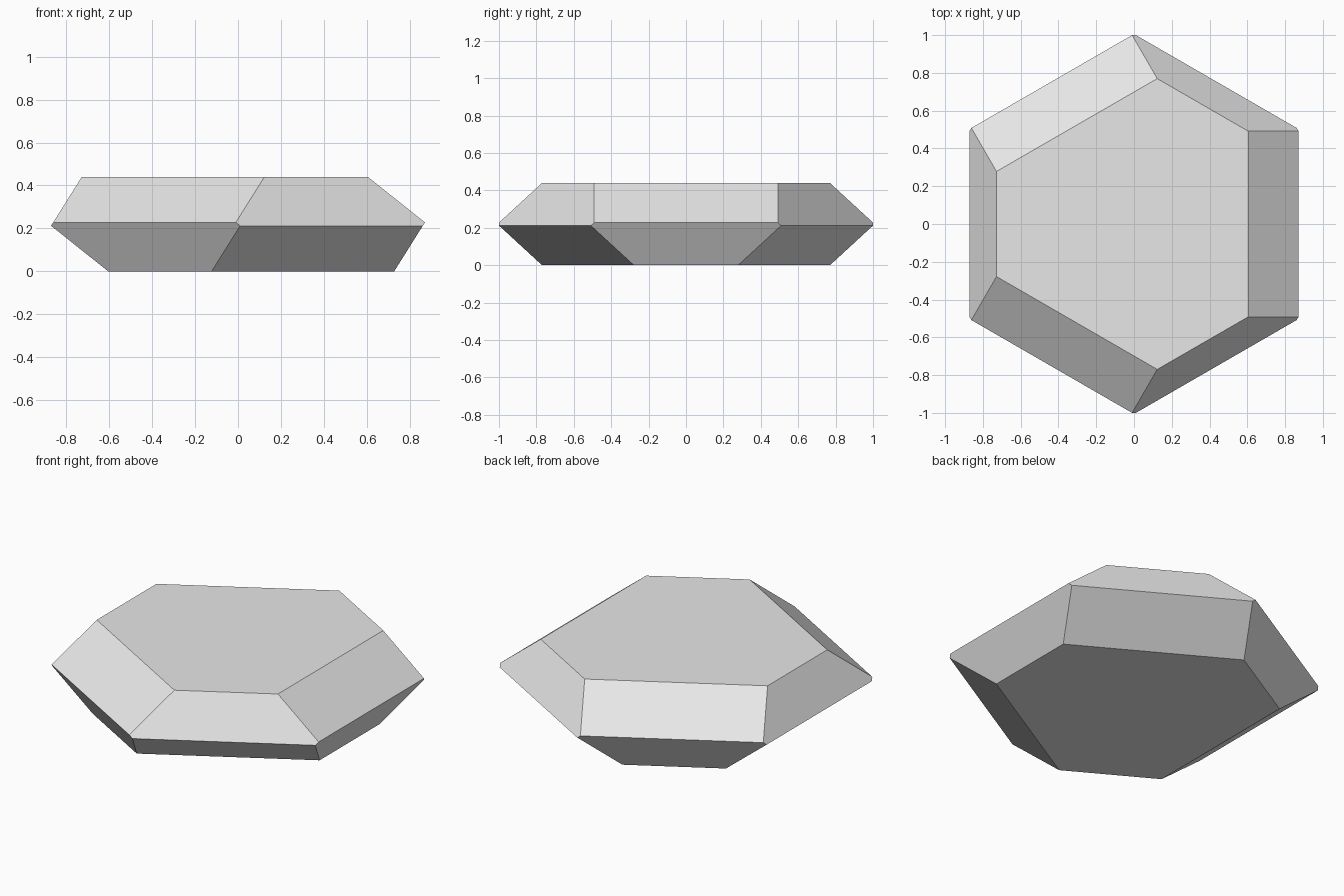
import bpy
import bmesh
from math import cos, sin, pi
from mathutils import Matrix, Vector

if "Cube" in bpy.data.objects:
    bpy.data.objects.remove(bpy.data.objects["Cube"], do_unlink=True)

HEIGHT = 0.44
RIM = 0.871        # distance from the axis to each rim edge
SHALLOW = 0.605    # distance from the axis to the inner edge of a shallow facet
STEEP = 0.728      # same for a steep facet
RIM_Z = 0.228      # rim height where the shallow facet is on top


def cut(bm, point, normal):
    """Slice off everything outside a plane and cap the opening."""
    geom = bm.verts[:] + bm.edges[:] + bm.faces[:]
    result = bmesh.ops.bisect_plane(bm, geom=geom, dist=1e-6, plane_co=point,
                                    plane_no=normal, clear_outer=True)
    edges = [e for e in result["geom_cut"] if isinstance(e, bmesh.types.BMEdge)]
    bmesh.ops.edgeloop_fill(bm, edges=edges)


# Slab that the crystal is cut from
bm = bmesh.new()
bmesh.ops.create_cube(bm, size=1, matrix=Matrix.Translation((0, 0, HEIGHT / 2))
                      @ Matrix.Diagonal((3, 3, HEIGHT, 1)))

# Six sides, with shallow and steep facets alternating above and below
for i in range(6):
    out = Vector((cos(i * pi / 3), sin(i * pi / 3), 0))
    shallow_top = i % 2 == 0
    rim_z = RIM_Z if shallow_top else HEIGHT - RIM_Z
    top, bottom = (SHALLOW, STEEP) if shallow_top else (STEEP, SHALLOW)
    rim = out * RIM + Vector((0, 0, rim_z))
    cut(bm, rim, (out * (HEIGHT - rim_z) + Vector((0, 0, RIM - top))).normalized())
    cut(bm, rim, (out * rim_z - Vector((0, 0, RIM - bottom))).normalized())

bmesh.ops.recalc_face_normals(bm, faces=bm.faces[:])
mesh = bpy.data.meshes.new("crystal")
bm.to_mesh(mesh)
bm.free()
crystal = bpy.data.objects.new("crystal", mesh)
bpy.context.collection.objects.link(crystal)

# Plain grey
grey = bpy.data.materials.new("light_grey")
grey.use_nodes = True
colour = (0.8, 0.8, 0.8, 1)
grey.diffuse_color = colour
grey.node_tree.nodes["Principled BSDF"].inputs["Base Color"].default_value = colour
mesh.materials.append(grey)
